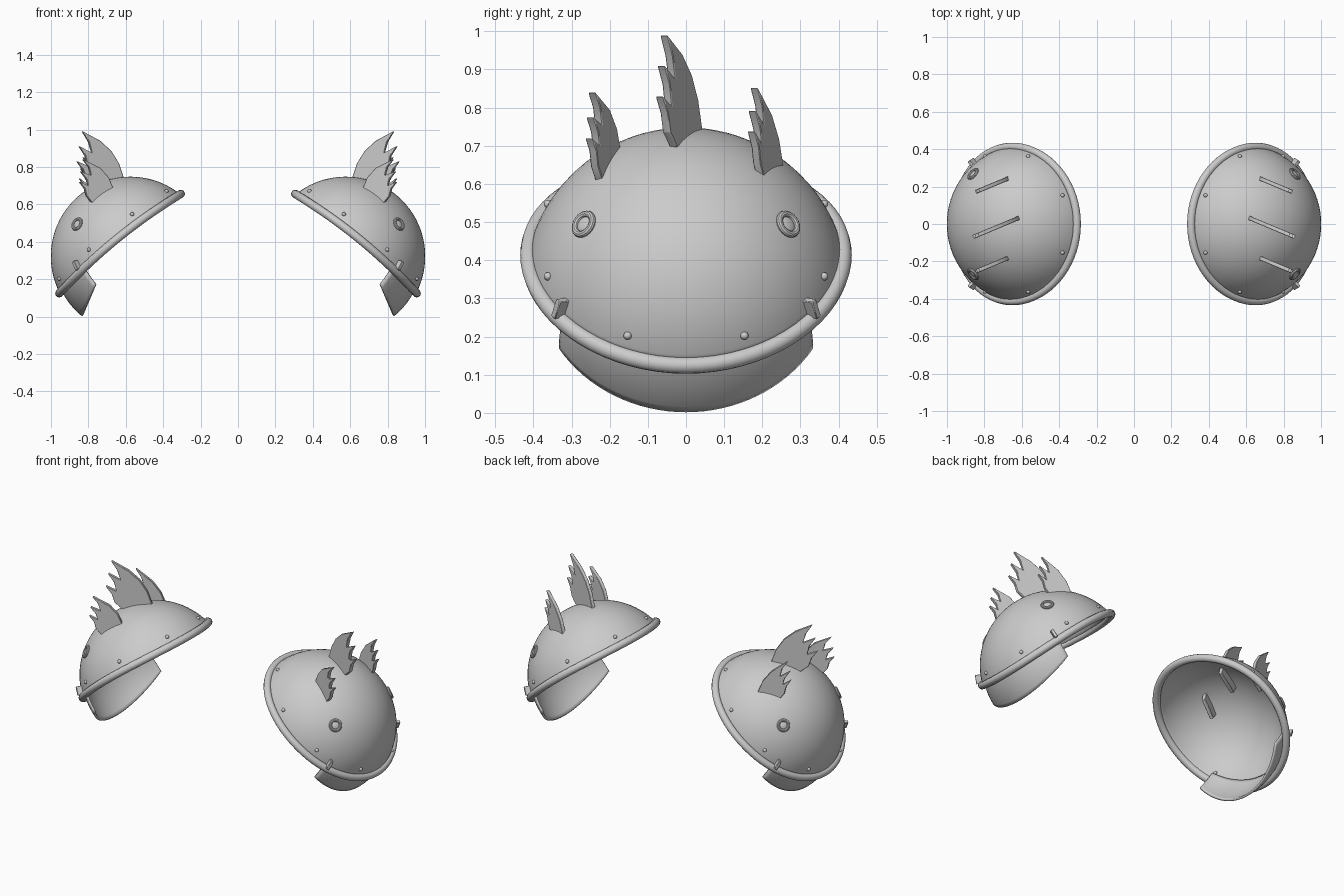
import bpy, bmesh
from math import sin, cos, pi, radians, acos, sqrt
from mathutils import Vector, Matrix

if "Cube" in bpy.data.objects:
    bpy.data.objects.remove(bpy.data.objects["Cube"])

# Frame of one shoulder guard: sphere centre, dome axis N, down-and-out axis D
S = Vector((0.575, 0, 0.322))
N = Vector((0.633, 0, 0.774)).normalized()
D = Vector((N.z, 0, -N.x))
Y = Vector((0, 1, 0))
R = 0.426


def rim_h(phi):
    return 0.088 + 0.03 * sin(phi) ** 2


def on_sphere(phi, h, r=R):
    q = sqrt(max(r * r - h * h, 0))
    return S + N * h + (D * cos(phi) + Y * sin(phi)) * q


def finish(name, bm, angle=35, solid=None, bevel=0):
    bmesh.ops.remove_doubles(bm, verts=bm.verts, dist=1e-5)
    bmesh.ops.recalc_face_normals(bm, faces=bm.faces)
    me = bpy.data.meshes.new(name)
    bm.to_mesh(me)
    bm.free()
    for p in me.polygons:
        p.use_smooth = True
    me.set_sharp_from_angle(angle=radians(angle))
    ob = bpy.data.objects.new(name, me)
    bpy.context.collection.objects.link(ob)
    if solid:
        m = ob.modifiers.new("thickness", 'SOLIDIFY')
        m.thickness, m.offset = solid
    if bevel:
        m = ob.modifiers.new("soft_edges", 'BEVEL')
        m.width, m.segments = bevel, 1
    # the second guard is the mirror image across x = 0
    ob.modifiers.new("other_side", 'MIRROR')
    return ob


def grid(name, f, nu, nv, **kw):
    bm = bmesh.new()
    rows = [[bm.verts.new(f(i / nu, j / nv)) for j in range(nv + 1)]
            for i in range(nu + 1)]
    for i in range(nu):
        for j in range(nv):
            bm.faces.new((rows[i][j], rows[i + 1][j],
                          rows[i + 1][j + 1], rows[i][j + 1]))
    return finish(name, bm, **kw)


# Domed shell with a gently saddle-shaped opening
def dome(u, v):
    phi = 2 * pi * u
    t = v * acos(rim_h(phi) / R)
    return on_sphere(phi, R * cos(t)) if v else S + N * R


grid("dome", dome, 64, 20, solid=(0.014, -1))


# Rolled rim
def rim(u, v):
    phi, a = 2 * pi * u, 2 * pi * v
    c = on_sphere(phi, rim_h(phi), 0.429)
    out = D * cos(phi) + Y * sin(phi)
    return c + (out * cos(a) + N * sin(a)) * 0.022


grid("rim", rim, 72, 12)


# Lower plate continuing the sphere under the rim
def plate(u, v):
    k = 2 * u - 1
    phi = radians(54) * k
    low = -0.083 + 0.083 * k * k
    return on_sphere(phi, 0.135 + (low - 0.135) * v, 0.406)


grid("lower_plate", plate, 32, 10, solid=(0.012, 0))


def surface_frame(p):
    z = (p - S).normalized()
    x = (N - z * N.dot(z)).normalized()
    m = Matrix((x, z.cross(x), z)).transposed().to_4x4()
    m.translation = p
    return m


# Rivets around the rim
bm = bmesh.new()
for k in range(8):
    phi = radians(22.5 + 45 * k)
    p = on_sphere(phi, rim_h(phi) + 0.055)
    bmesh.ops.create_uvsphere(bm, u_segments=12, v_segments=8, radius=0.011,
                              matrix=surface_frame(p))
finish("rivets", bm)

# Eyelets: ring with a low button in the middle
for side, label in ((-1, "front"), (1, "back")):
    p = S + Vector((0.288, 0.27 * side, 0.174)).normalized() * R
    m = surface_frame(p)
    grid(label + "_eyelet",
         lambda u, v: m @ Vector(((0.029 + 0.009 * cos(2 * pi * v)) * cos(2 * pi * u),
                                  (0.029 + 0.009 * cos(2 * pi * v)) * sin(2 * pi * u),
                                  0.009 * sin(2 * pi * v) + 0.002)), 28, 10)
    bm = bmesh.new()
    bmesh.ops.create_uvsphere(bm, u_segments=20, v_segments=10, radius=1,
                              matrix=m @ Matrix.Diagonal((0.023, 0.023, 0.007, 1)))
    finish(label + "_eyelet_button", bm)

# Small clips standing on the rim where the lower plate ends
bm = bmesh.new()
for side in (-1, 1):
    p = on_sphere(radians(52.5) * side, 0.142, 0.432)
    bmesh.ops.create_cube(bm, size=1, matrix=surface_frame(p)
                          @ Matrix.Diagonal((0.052, 0.018, 0.05, 1)))
finish("clips", bm, bevel=0.002)


# Jagged fins: flat outlines in x-z, leaning along y
def fin(name, outline, x0, y0, tilt=lambda x: 0.0, half=0.011):
    slope = -0.417
    side = Vector((-slope, 1, 0)).normalized() * half
    pts = [Vector((x, y0 + slope * (x - x0), z + tilt(x))) for x, z in outline]
    bm = bmesh.new()
    a = [bm.verts.new(p + side) for p in pts]
    b = [bm.verts.new(p - side) for p in pts]
    bm.faces.new(a)
    bm.faces.new(b[::-1])
    for i in range(len(pts)):
        j = (i + 1) % len(pts)
        bm.faces.new((a[j], a[i], b[i], b[j]))
    finish(name, bm, bevel=0.002)


big = [(0.60, 0.69), (0.615, 0.745), (0.64, 0.82), (0.68, 0.885), (0.74, 0.94),
       (0.833, 0.99), (0.80, 0.935), (0.782, 0.875), (0.85, 0.91),
       (0.818, 0.86), (0.805, 0.805), (0.862, 0.83), (0.83, 0.785),
       (0.815, 0.735), (0.765, 0.69), (0.735, 0.64)]
small = [(0.655, 0.635), (0.672, 0.69), (0.695, 0.745), (0.74, 0.795),
         (0.83, 0.84), (0.80, 0.80), (0.787, 0.755), (0.842, 0.775),
         (0.812, 0.735), (0.802, 0.70), (0.848, 0.72), (0.822, 0.685),
         (0.812, 0.645), (0.78, 0.605), (0.75, 0.565)]
fin("middle_fin", big, 0.61, 0.035)
fin("front_fin", small, 0.67, -0.18)
fin("back_fin", small, 0.67, 0.245, lambda x: -0.035 + 0.3 * (x - 0.67))
